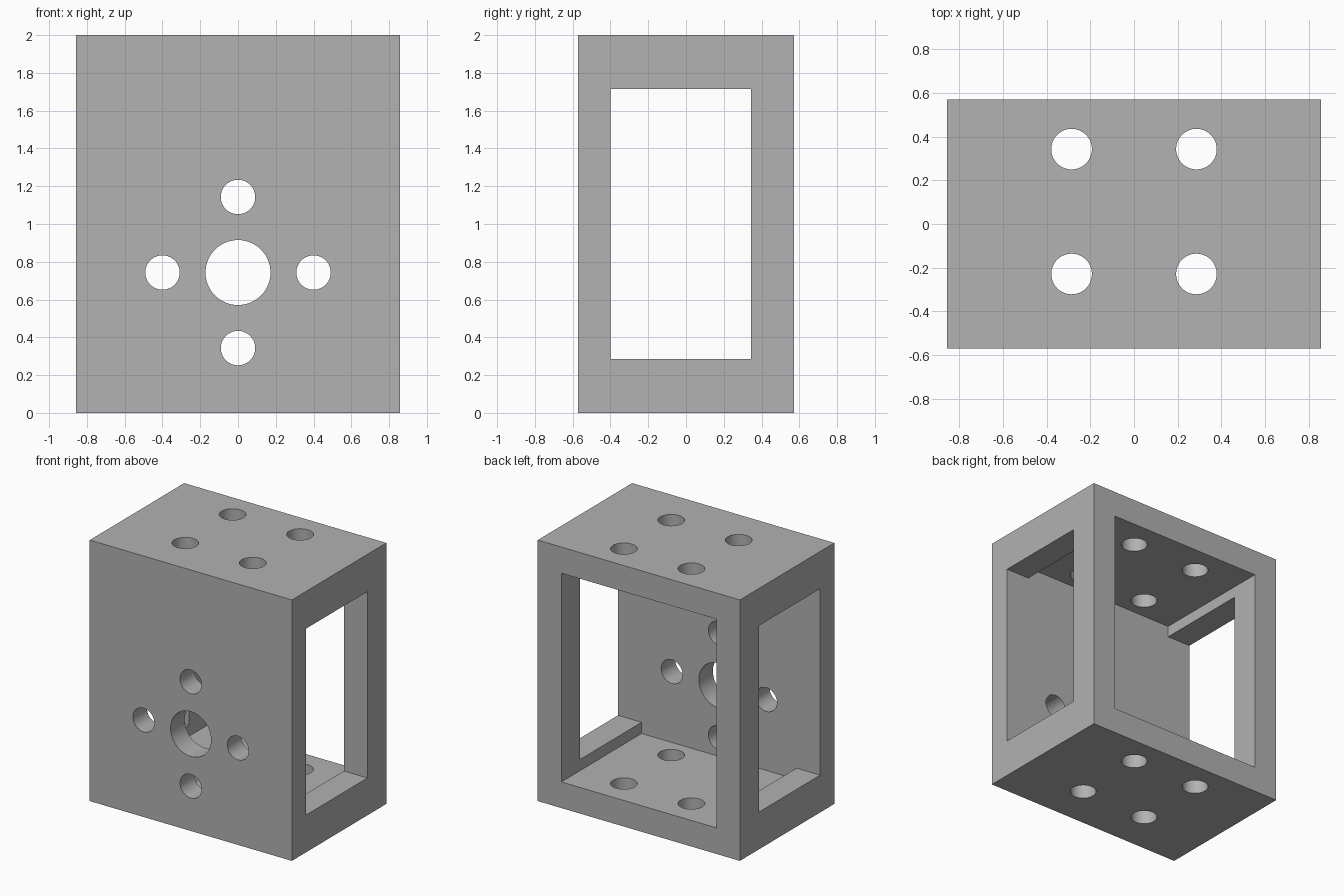
import bpy
from mathutils import Vector
from math import pi, radians

if "Cube" in bpy.data.objects:
    bpy.data.objects.remove(bpy.data.objects["Cube"])

W, D, H = 1.714, 1.143, 2.0      # outer size
WALL, FRONT = 0.2, 0.171         # frame and front plate thickness
INNER_Y = -D / 2 + FRONT         # inside of the front plate


def box(name, low, high):
    low, high = Vector(low), Vector(high)
    bpy.ops.mesh.primitive_cube_add(size=1, location=(low + high) / 2)
    ob = bpy.context.object
    ob.name = name
    ob.scale = high - low
    bpy.ops.object.transform_apply(location=True, rotation=True, scale=True)
    return ob


def drill(name, centre, radius, depth, turn=0):
    bpy.ops.mesh.primitive_cylinder_add(vertices=64, radius=radius, depth=depth,
                                        location=centre, rotation=(turn, 0, 0))
    ob = bpy.context.object
    ob.name = name
    return ob


# Bracket body
body = box("bracket_frame", (-W / 2, -D / 2, 0), (W / 2, D / 2, H))

# Cavity open at the back, and side windows
cutters = [
    box("cavity_cutter", (-W / 2 + WALL, INNER_Y, WALL), (W / 2 - WALL, D, H - WALL)),
    box("window_cutter", (-W, INNER_Y, 0.286), (W, 0.343, H - 0.286)),
]

# Central bore and four bolt holes in the front plate
bore_z, pitch = 0.743, 0.4
for dx, dz, r in ((0, 0, 0.172), (pitch, 0, 0.091), (-pitch, 0, 0.091),
                  (0, pitch, 0.091), (0, -pitch, 0.091)):
    cutters.append(drill("front_hole_cutter", (dx, -D / 2, bore_z + dz), r, 0.5, pi / 2))

# Four bolt holes through both top and bottom plates
for x in (-0.286, 0.286):
    for y in (-0.229, 0.343):
        cutters.append(drill("plate_hole_cutter", (x, y, H / 2), 0.093, H + 0.4))

# Cut everything out of the body
bpy.ops.object.select_all(action="DESELECT")
body.select_set(True)
bpy.context.view_layer.objects.active = body
for cutter in cutters:
    cutter.hide_render = True
    mod = body.modifiers.new("cut", "BOOLEAN")
    mod.operation = "DIFFERENCE"
    mod.solver = "EXACT"
    mod.object = cutter
    bpy.ops.object.modifier_apply(modifier=mod.name)
    bpy.data.objects.remove(cutter)

# Plain grey finish
grey = bpy.data.materials.new("plain_grey")
grey.use_nodes = True
colour = (0.445, 0.445, 0.445, 1)
grey.diffuse_color = colour
grey.node_tree.nodes["Principled BSDF"].inputs["Base Color"].default_value = colour
body.data.materials.clear()
body.data.materials.append(grey)
bpy.ops.object.shade_smooth_by_angle(angle=radians(30))
